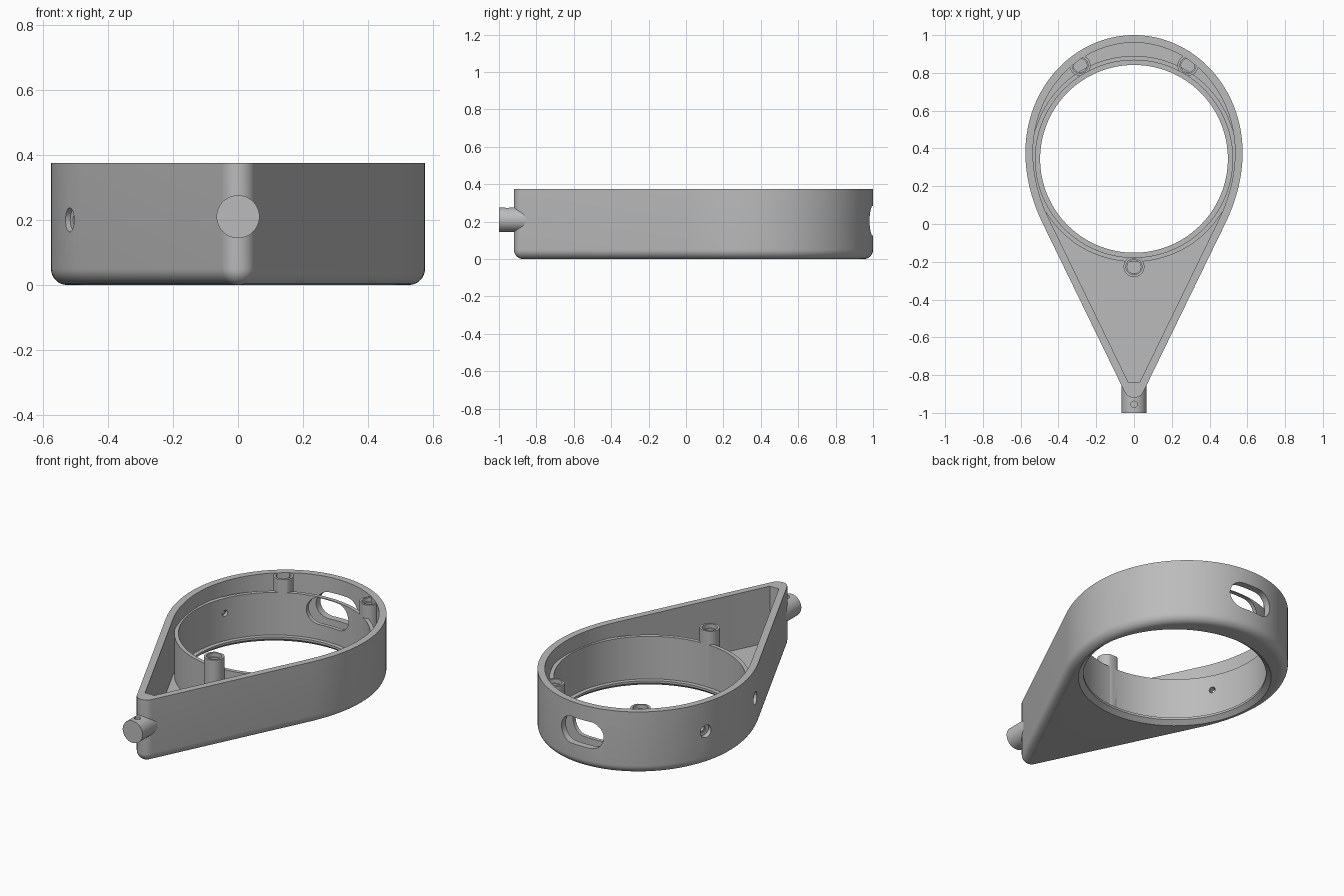
import bpy, bmesh, math
from mathutils import Vector, Matrix

cube = bpy.data.objects.get("Cube")
if cube:
    bpy.data.objects.remove(cube, do_unlink=True)

HEIGHT, FLOOR, WALL, FILLET = 0.375, 0.04, 0.04, 0.05
RING = Vector((0, 0.345, 0))      # centre of the round opening
MID = 0.21                        # height of the spout, slot and side holes

grey = bpy.data.materials.new("plain_grey")
grey.use_nodes = True
grey.diffuse_color = (0.5, 0.5, 0.5, 1)
grey.node_tree.nodes["Principled BSDF"].inputs["Base Color"].default_value = grey.diffuse_color


def finish(name, bm):
    bmesh.ops.recalc_face_normals(bm, faces=bm.faces)
    mesh = bpy.data.meshes.new(name)
    bm.to_mesh(mesh)
    bm.free()
    mesh.materials.append(grey)
    obj = bpy.data.objects.new(name, mesh)
    bpy.context.collection.objects.link(obj)
    return obj


def loft(name, rings):
    """Bridge equal rings of points; cap the first and last."""
    bm = bmesh.new()
    loops = [[bm.verts.new(p) for p in ring] for ring in rings]
    for a, b in zip(loops, loops[1:]):
        for i in range(len(a)):
            j = (i + 1) % len(a)
            bm.faces.new((a[i], a[j], b[j], b[i]))
    bm.faces.new(loops[0])
    bm.faces.new(loops[-1])
    return finish(name, bm)


def rod(name, start, end, radius, segments=48):
    start, end = Vector(start), Vector(end)
    axis = end - start
    bm = bmesh.new()
    turn = axis.to_track_quat('Z', 'Y').to_matrix().to_4x4()
    bmesh.ops.create_cone(bm, cap_ends=True, segments=segments, radius1=radius, radius2=radius,
                          depth=axis.length, matrix=Matrix.Translation((start + end) / 2) @ turn)
    return finish(name, bm)


def lathe(name, profile, segments=128):
    turns = [2 * math.pi * i / segments for i in range(segments)]
    return loft(name, [[RING + Vector((r * math.cos(t), r * math.sin(t), z)) for t in turns]
                       for r, z in profile])


def combine(obj, other, operation):
    mod = obj.modifiers.new("cut", 'BOOLEAN')
    mod.operation, mod.object, mod.solver = operation, other, 'EXACT'
    bpy.context.view_layer.objects.active = obj
    bpy.ops.object.modifier_apply(modifier=mod.name)


def discard(obj):
    bpy.data.objects.remove(obj, do_unlink=True)


# Teardrop outline: half ellipse, blend into straight flanks, rounded tip
half = []
for i in range(33):
    t = math.pi / 2 * (1 - i / 32)
    half.append(Vector((0.575 * math.cos(t), 0.38 + 0.62 * math.sin(t))))
a, b, c = Vector((0.575, 0.38)), Vector((0.575, 0.19)), Vector((0.482, 0))
for i in range(1, 17):
    t = i / 16
    half.append(a * (1 - t) ** 2 + b * 2 * t * (1 - t) + c * t * t)
for i in range(9):
    t = math.radians(-26 - 64 * i / 8)
    half.append(Vector((0.055 * math.cos(t), -0.865 + 0.055 * math.sin(t))))
outline = half + [Vector((-p.x, p.y)) for p in half[-2:0:-1]]


def inset(distance):
    points = []
    for i, p in enumerate(outline):
        before = (p - outline[i - 1]).normalized()
        after = (outline[(i + 1) % len(outline)] - p).normalized()
        along = (before + after).normalized()
        points.append(p + Vector((along.y, -along.x)) * distance)
    return points


def level(points, z):
    return [(p.x, p.y, z) for p in points]


# Outer shell with a rounded lower edge
rings = []
for i in range(9):
    t = math.pi / 2 * i / 8
    rings.append(level(inset(FILLET * (1 - math.sin(t))), FILLET * (1 - math.cos(t))))
rings.append(level(outline, HEIGHT))
body = loft("housing", rings)

# Hollow inside, squared off at the tip
pocket_shape = [p for p in inset(WALL) if p.y > -0.84]
k = min(range(len(pocket_shape)), key=lambda i: pocket_shape[i].y + (pocket_shape[i].x < 0) * 0.001)
edge = 0.03
pocket_shape[k + 1:k + 1] = [Vector((edge, -0.838)), Vector((-edge, -0.838))]
pocket = loft("pocket_cutter", [level(pocket_shape, FLOOR), level(pocket_shape, HEIGHT + 0.1)])
combine(body, pocket, 'DIFFERENCE')
discard(pocket)

# Raised collar around the opening
collar = lathe("collar", [(0.545, 0.02), (0.545, 0.29)])
combine(body, collar, 'UNION')
discard(collar)

# Three screw posts
posts = []
for name, angle in (("front_post", -90), ("back_left_post", 60), ("back_right_post", 120)):
    t = math.radians(angle)
    spot = RING + 0.571 * Vector((math.cos(t), math.sin(t), 0))
    up = Vector((0, 0, 1))
    post = rod(name, spot + up * 0.02, spot + up * 0.37, 0.055)
    for radius, depth in ((0.036, 0.12), (0.042, 0.345)):
        bore = rod("bore_cutter", spot + up * depth, spot + up * 0.5, radius)
        combine(post, bore, 'DIFFERENCE')
        discard(bore)
    posts.append(post)

# Round opening: chamfered lower lip, wider above
opening = lathe("opening_cutter", [(0.55, -0.02), (0.497, 0.022), (0.497, 0.035),
                                   (0.522, 0.035), (0.522, 0.6)])
for part in [body] + posts:
    combine(part, opening, 'DIFFERENCE')
discard(opening)

# Rounded slot through the back wall and collar
slot_ring = []
for i in range(48):
    t = 2 * math.pi * (i + 0.5) / 48
    side = 0.06 if math.cos(t) > 0 else -0.06
    slot_ring.append((side + 0.08 * math.cos(t), MID - 0.005 + 0.08 * math.sin(t)))
slot = loft("slot_cutter", [[(x, y, z) for x, z in slot_ring] for y in (0.7, 1.1)])
combine(body, slot, 'DIFFERENCE')
discard(slot)

# Two counterbored screw holes in the right side
for angle in (156, 207):
    t = math.radians(angle)
    out = Vector((math.cos(t), math.sin(t), 0))
    origin = RING + Vector((0, 0, 0.2))
    for radius, start in ((0.018, 0.45), (0.037, 0.56)):
        hole = rod("hole_cutter", origin + out * start, origin + out * 0.75, radius, 32)
        combine(body, hole, 'DIFFERENCE')
        discard(hole)

# Spout at the tip with a small pin hole on top
spout = rod("spout", (0, -1, MID), (0, -0.855, MID), 0.066)
pin = rod("pin_cutter", (0, -0.955, MID), (0, -0.955, 0.35), 0.017, 24)
combine(spout, pin, 'DIFFERENCE')
discard(pin)

# Smooth curved faces, keep real edges crisp
bpy.ops.object.select_all(action='DESELECT')
for part in [body, spout] + posts:
    part.select_set(True)
bpy.context.view_layer.objects.active = body
bpy.ops.object.shade_smooth_by_angle(angle=math.radians(30))
